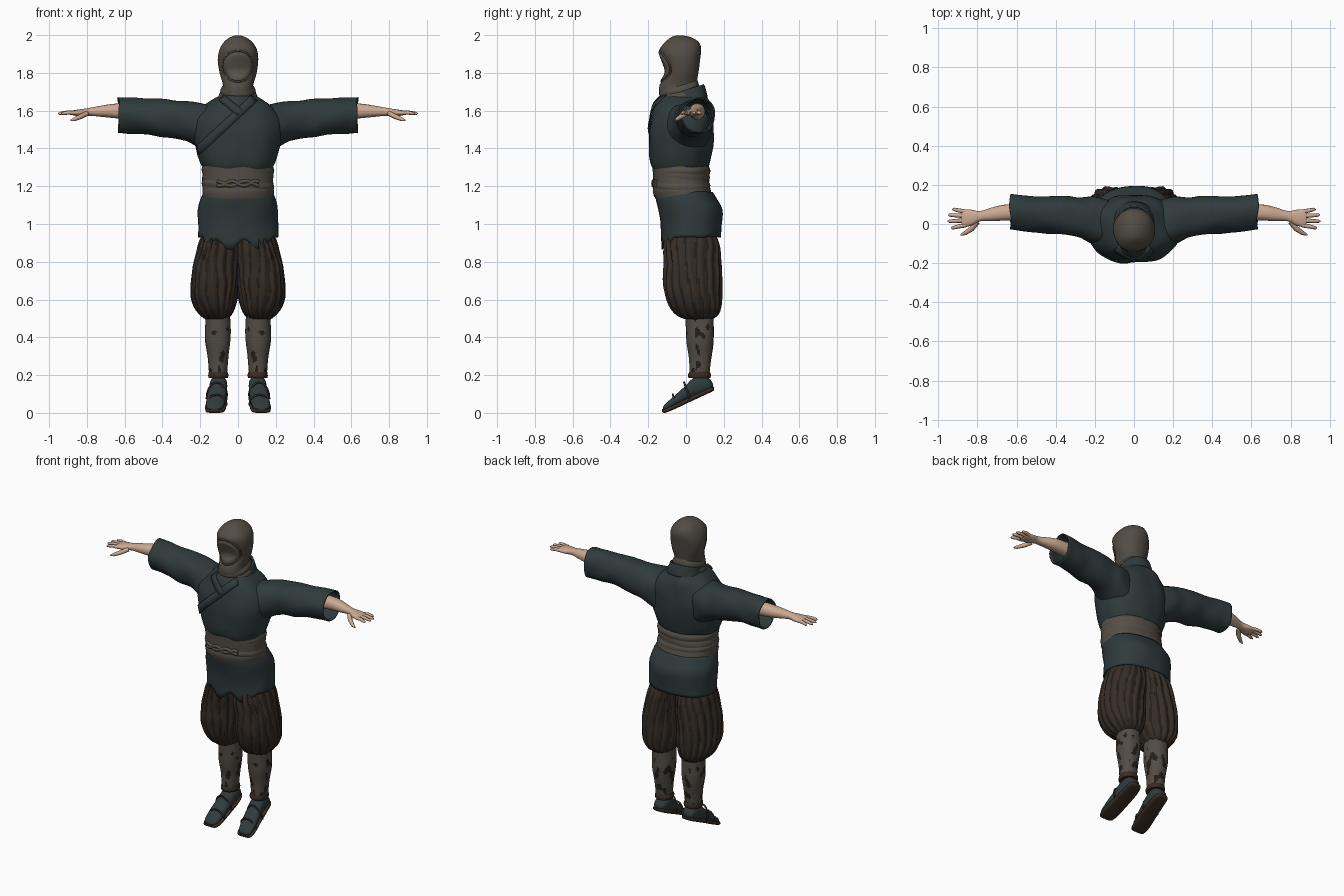
import bpy, bmesh, math
from mathutils import Vector, noise
from mathutils.bvhtree import BVHTree

if "Cube" in bpy.data.objects:
    bpy.data.objects.remove(bpy.data.objects["Cube"], do_unlink=True)


def material(name, rgb):
    m = bpy.data.materials.new(name)
    m.use_nodes = True
    m.diffuse_color = (*rgb, 1)
    bsdf = m.node_tree.nodes["Principled BSDF"]
    bsdf.inputs["Base Color"].default_value = (*rgb, 1)
    bsdf.inputs["Roughness"].default_value = 0.9
    return m


TEAL = material("teal cloth", (.029, .043, .045))
BROWN = material("trouser brown", (.037, .026, .019))
FOLD = material("dark fold brown", (.018, .013, .010))
HOOD = material("hood grey", (.085, .073, .058))
MASK = material("mask grey", (.100, .086, .069))
SASH = material("sash grey", (.092, .078, .062))
LEATHER = material("sandal brown", (.040, .025, .017))
SKIN = material("skin", (.60, .40, .29))


def finish(ob, mats, mirror=False, thick=0):
    for m in mats:
        ob.data.materials.append(m)
    if thick:
        ob.modifiers.new("thickness", "SOLIDIFY").thickness = thick
    if mirror:
        ob.modifiers.new("mirror", "MIRROR").use_mirror_merge = False
    return ob


def from_bmesh(name, bm, mats, **kw):
    me = bpy.data.meshes.new(name)
    bm.to_mesh(me)
    bm.free()
    ob = bpy.data.objects.new(name, me)
    bpy.context.collection.objects.link(ob)
    bpy.ops.object.select_all(action="DESELECT")
    ob.select_set(True)
    bpy.context.view_layer.objects.active = ob
    bpy.ops.object.shade_smooth_by_angle(angle=math.radians(50))
    return finish(ob, mats, **kw)


def resample(rings, steps):
    """Smooth spline through the rings."""
    out = []
    for i in range(len(rings) - 1):
        a, b, c, d = (rings[max(0, min(len(rings) - 1, i + k))] for k in (-1, 0, 1, 2))
        for s in range(steps):
            t = s / steps
            out.append([.5 * (2*q + (r-p)*t + (2*p - 5*q + 4*r - w)*t*t + (3*q - p - 3*r + w)*t**3)
                        for p, q, r, w in zip(a, b, c, d)])
    return out + [list(rings[-1])]


def loft(name, rings, mats, axis="z", seg=36, steps=3, power=2.2, pleats=0, depth=0,
         rough=0, warp=None, caps=True, rule=None, **kw):
    """Skin closed sections (t, u0, u1, v0, v1) strung along an axis."""
    bm = bmesh.new()
    loops = []
    for t, u0, u1, v0, v1 in resample(rings, steps):
        loop = []
        for k in range(seg):
            a = math.tau * k / seg
            c, s = math.cos(a), math.sin(a)
            f = 1 + depth * math.cos(pleats * a + 1.5 * math.sin(9 * t + 2 * a))
            u = (u0+u1)/2 + (u1-u0)/2 * f * math.copysign(abs(c) ** (2/power), c)
            v = (v0+v1)/2 + (v1-v0)/2 * f * math.copysign(abs(s) ** (2/power), s)
            p = Vector({"z": (u, v, t), "x": (t, u, v), "y": (u, t, v)}[axis])
            if rough:
                p += noise.noise_vector(p * 9) * rough
            if warp:
                p = Vector(warp(*p))
            loop.append(bm.verts.new(p))
        loops.append(loop)
    for lo, hi in zip(loops, loops[1:]):
        for k in range(seg):
            j = (k + 1) % seg
            f = bm.faces.new((lo[k], lo[j], hi[j], hi[k]))
            if rule:
                f.material_index = rule(f.calc_center_median(), k / seg)
    if caps:
        bm.faces.new(loops[0])
        bm.faces.new(loops[-1])
    bmesh.ops.recalc_face_normals(bm, faces=bm.faces)
    return from_bmesh(name, bm, mats, **kw)


def tubes(name, paths, radius, mat, mirror=False, cyclic=False):
    """Round tapered strands; each point is (x, y, z, radius factor)."""
    cu = bpy.data.curves.new(name, "CURVE")
    cu.dimensions = "3D"
    cu.bevel_depth, cu.bevel_resolution, cu.use_fill_caps = radius, 2, True
    for path in paths:
        sp = cu.splines.new("POLY")
        sp.points.add(len(path) - 1)
        sp.use_smooth, sp.use_cyclic_u = True, cyclic
        for pt, (x, y, z, r) in zip(sp.points, path):
            pt.co, pt.radius = (x, y, z, 1), r
    ob = bpy.data.objects.new(name, cu)
    bpy.context.collection.objects.link(ob)
    return finish(ob, [mat], mirror)


def front_of(ob):
    """Return a function giving the front surface point at (x, z)."""
    tree = BVHTree.FromPolygons([v.co for v in ob.data.vertices],
                                [p.vertices for p in ob.data.polygons])

    def hit(x, z, lift=.003):
        p = tree.ray_cast(Vector((x, -1, z)), Vector((0, 1, 0)))[0]
        p = p or tree.find_nearest(Vector((x, -.1, z)))[0]
        return p + Vector((0, -lift, 0))
    return hit


def draped_strip(name, hit, a, b, width, mat, n=20):
    """Cloth band lying on a surface from a to b (x, z)."""
    bm = bmesh.new()
    a, b = Vector(a), Vector(b)
    side = Vector((a.y - b.y, b.x - a.x)).normalized() * width / 2
    rows = []
    for i in range(n + 1):
        p = a.lerp(b, i / n)
        rows.append([bm.verts.new(hit(*(p + side * s))) for s in (-1, 0, 1)])
    for r, q in zip(rows, rows[1:]):
        for k in (0, 1):
            bm.faces.new((r[k], r[k+1], q[k+1], q[k]))
    from_bmesh(name, bm, [mat], thick=.006)


# Jacket body, lapels and collar
jacket = loft("jacket_body", [
    (1.29, -.18, .18, -.175, .11), (1.33, -.20, .20, -.19, .13), (1.45, -.235, .235, -.198, .145),
    (1.55, -.23, .23, -.192, .148), (1.62, -.18, .18, -.172, .138), (1.66, -.125, .125, -.15, .12),
    (1.69, -.075, .075, -.11, .10)], [TEAL], seg=56, rough=.011)
chest = front_of(jacket)
draped_strip("right_lapel", chest, (-.085, 1.665), (.01, 1.59), .04, TEAL)
draped_strip("left_lapel", chest, (.085, 1.665), (-.215, 1.385), .045, TEAL)
loft("collar", [(1.645, -.115, .115, -.14, .115), (1.69, -.10, .10, -.125, .105),
                (1.72, -.092, .092, -.115, .095)], [TEAL], caps=False, thick=.012,
     warp=lambda x, y, z: (x, y, z + .32 * y - .01))

# Sleeves tapering into the body, with hollow cuffs
loft("sleeve", [(.03, -.05, .06, 1.44, 1.60), (.12, -.10, .112, 1.385, 1.625),
                (.20, -.095, .13, 1.41, 1.635), (.30, -.05, .13, 1.455, 1.645),
                (.45, -.038, .132, 1.475, 1.655), (.56, -.025, .14, 1.485, 1.66),
                (.635, -.015, .148, 1.493, 1.662)],
     [TEAL], axis="x", seg=40, steps=4, rough=.012, caps=False, thick=-.008, mirror=True)

# Forearms, hands and fingers
loft("forearm_and_hand", [(.54, .02, .10, 1.55, 1.64), (.65, .018, .10, 1.56, 1.637),
                          (.72, .015, .086, 1.567, 1.627), (.785, .014, .066, 1.573, 1.615),
                          (.83, -.008, .073, 1.57, 1.608), (.87, -.016, .075, 1.575, 1.602),
                          (.882, -.008, .068, 1.58, 1.597)],
     [SKIN], axis="x", seg=20, mirror=True)
fingers = [[(.86, y, 1.588, 1.1), (.86 + l * .5, y + s * .5, 1.59, 1), (.86 + l * .9, y + s, 1.585, .8),
            (.86 + l, y + s, 1.583, .3)]
           for y, s, l in ((-.006, -.014, .075), (.018, -.004, .092), (.041, .005, .09), (.063, .012, .068))]
fingers.append([(.80, .01, 1.585, 1.3), (.83, -.025, 1.57, 1.3), (.865, -.048, 1.555, 1),
                (.885, -.055, 1.548, .4)])
tubes("fingers", fingers, .0105, SKIN, mirror=True)

# Sash: wrapped base, slanted folds and a twist
loft("sash_base", [(1.135, -.185, .185, -.161, .135), (1.16, -.19, .19, -.168, .135),
                   (1.24, -.187, .187, -.174, .118), (1.31, -.187, .187, -.18, .112)],
     [SASH], seg=48, rough=.004)
for i, (z, tilt) in enumerate(((1.17, .03), (1.205, -.05), (1.25, .05), (1.285, -.02))):
    grow = .002 + .003 * (i % 2)
    loft("sash_fold", [(z - .024, -.186, .186, -.168, .124),
                       (z, -.188 - grow, .188 + grow, -.172 - grow, .124 + grow),
                       (z + .022, -.186, .186, -.172, .12)], [SASH], seg=48, rough=.004,
         caps=False, warp=lambda x, y, z, k=tilt: (x, y, z + k * x))
tubes("sash_twist", [[(x / 100, -.174 + x * x / 9000, 1.215 + .012 * math.sin(x * s), 1)
                      for x in range(-11, 12)] for s in (.4, -.5)], .010, SASH)


# Jacket skirt with a ragged front hem
def hem(x, y, z):
    low = max(0, min(1, (1.0 - z) / .07))
    front = max(0, min(1, (-y - .03) / .05))
    return x, y, z - low * front * (.04 + .025 * math.sin(x * 42 + 3.3)) * (abs(x) < .18)


loft("jacket_skirt", [(1.17, -.185, .185, -.16, .14), (1.13, -.20, .20, -.158, .165),
                      (1.08, -.21, .21, -.148, .193), (1.0, -.212, .212, -.135, .192),
                      (.93, -.213, .213, -.130, .187)], [TEAL], seg=96, rough=.005, warp=hem,
     caps=False, thick=.006)

# Baggy pleated trousers, dark in the folds
PLEATS = 17


def in_fold(c, turn):
    a = math.tau * turn
    return int(math.cos(PLEATS * a + 1.5 * math.sin(9 * c.z + 2 * a)) < -.75)


loft("trouser_leg", [(1.0, -.02, .165, -.08, .14), (.94, -.015, .185, -.102, .16),
                     (.88, -.008, .21, -.114, .178), (.80, -.004, .23, -.119, .183),
                     (.66, .003, .247, -.113, .19), (.57, .016, .23, -.088, .187),
                     (.52, .032, .203, -.05, .172), (.497, .052, .18, -.01, .145)],
     [BROWN, FOLD], seg=102, steps=5, power=2.15, pleats=PLEATS, depth=.04, rough=.008,
     rule=in_fold, mirror=True)


# Leg wraps with worn stains on the sides and back
def stain(c, turn):
    worn = noise.noise(Vector((c.x * 30, c.y * 30, c.z * 20)))
    return int(worn > (.2 if c.y > .05 and c.z < .46 else .45))


loft("leg_wrap", [(.54, .042, .172, -.005, .145), (.45, .038, .175, -.002, .148),
                  (.38, .042, .172, .003, .146), (.29, .052, .161, .015, .134),
                  (.21, .058, .153, .02, .125)], [HOOD, FOLD], seg=56, steps=12, rough=.003,
     rule=stain, mirror=True)
loft("ankle_tie", [(.185, .054, .155, .014, .13), (.2, .051, .157, .01, .132),
                   (.218, .056, .154, .018, .127)], [LEATHER], rough=.004, mirror=True)

# Feet pointing down, soles and straps
loft("foot", [(-.122, .10, .15, .018, .032), (-.105, .08, .166, .012, .052),
              (-.06, .068, .168, .03, .092), (-.01, .062, .161, .054, .137),
              (.04, .058, .153, .076, .185), (.09, .057, .149, .098, .198),
              (.125, .065, .143, .115, .18), (.142, .085, .128, .128, .155)],
     [TEAL], axis="y", seg=28, mirror=True)
loft("sandal_sole", [(-.128, .10, .15, .008, .02), (-.112, .074, .17, .0, .022),
                     (-.06, .062, .174, .02, .046), (.01, .057, .163, .053, .08),
                     (.09, .054, .153, .09, .117), (.135, .064, .145, .111, .137),
                     (.148, .083, .128, .12, .138)], [LEATHER], axis="y", seg=28, power=3.5, mirror=True)
straps = []
for y, z, top, tip in ((-.05, .04, .107, -.07), (.02, .075, .172, -.01)):
    straps.append([(.113 - .053 * math.cos(t * math.pi / 10), y + (tip - y) * math.sin(t * math.pi / 10),
                    z + (top - z - .01) * math.sin(t * math.pi / 10), 1) for t in range(11)])
tubes("sandal_straps", straps, .0055, LEATHER, mirror=True)

# Hooded head and neck wrap
head = loft("hooded_head", [
    (1.62, -.09, .09, -.12, .07), (1.68, -.09, .09, -.138, .065), (1.735, -.08, .08, -.138, .058),
    (1.80, -.098, .098, -.105, .064), (1.87, -.107, .107, -.125, .071), (1.925, -.098, .098, -.143, .078),
    (1.965, -.074, .074, -.112, .064), (1.99, -.042, .042, -.080, .024), (2.0, -.012, .012, -.05, -.015)],
    [HOOD], seg=44, rough=.005)
face = front_of(head)

# Face mask plate, its rim and middle seam
bm = bmesh.new()
rings = [[bm.verts.new(face(.078 * r * math.cos(a), 1.835 + .078 * r * math.sin(a)))
          for a in (math.tau * k / 32 for k in range(32))] for r in (.1, .4, .7, 1)]
bm.faces.new(rings[0])
for lo, hi in zip(rings, rings[1:]):
    for k in range(32):
        bm.faces.new((lo[k], hi[k], hi[(k + 1) % 32], lo[(k + 1) % 32]))
bmesh.ops.recalc_face_normals(bm, faces=bm.faces)
from_bmesh("face_mask", bm, [MASK], thick=.006)
rim = [face(.082 * math.cos(math.tau * k / 32), 1.835 + .082 * math.sin(math.tau * k / 32), 0)
       for k in range(32)]
tubes("hood_rim", [[(*p, 1) for p in rim]], .005, HOOD, cyclic=True)
tubes("mask_seam", [[(*face(0, 1.77 + .01 * k), 1) for k in range(14)]], .002, FOLD)

# Scarf folds under the chin
for z, w in ((1.70, .088), (1.665, .098)):
    loft("scarf_fold", [(z - .025, -w, w, -.13, .066), (z, -w - .004, w + .004, -.14, .068),
                        (z + .025, -w + .01, w - .01, -.13, .06)], [HOOD], rough=.006, caps=False,
         warp=lambda x, y, z: (x, y, z + .25 * y + .02))
